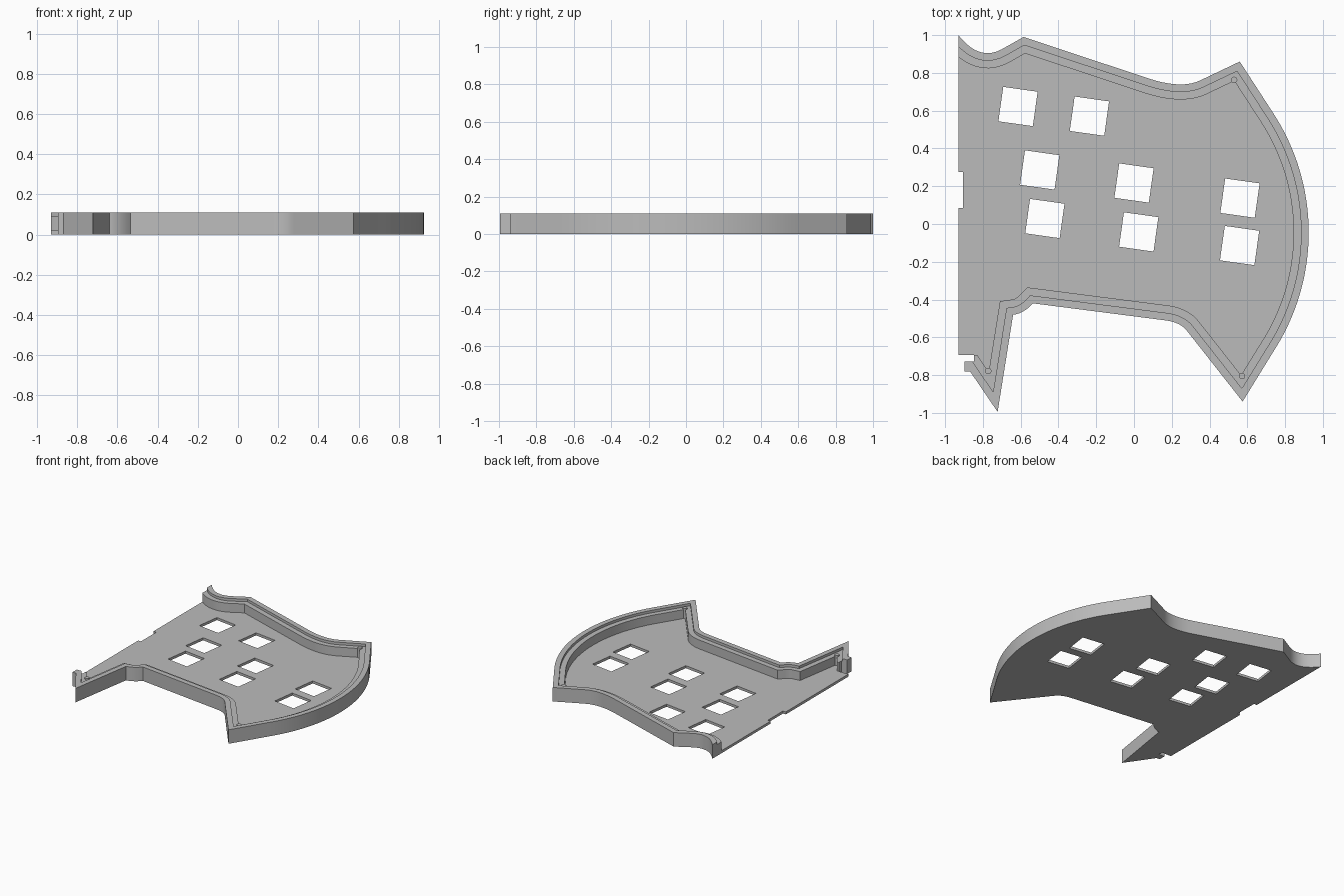
import bpy, bmesh, math
from mathutils import Vector

if "Cube" in bpy.data.objects:
    bpy.data.objects.remove(bpy.data.objects["Cube"])

FLOOR, LEDGE, TOP = 0.02, 0.09, 0.11


def bezier(a, b, c, n=10):
    """Points of a quadratic curve from a to c."""
    a, b, c = Vector(a), Vector(b), Vector(c)
    return [a * (1 - t) ** 2 + b * 2 * t * (1 - t) + c * t * t for t in [i / n for i in range(n + 1)]]


def offset(path, d):
    """Open path moved to its right by d, with mitred corners."""
    norms = []
    for p, q in zip(path, path[1:]):
        e = (q - p).normalized()
        norms.append(Vector((e.y, -e.x)))
    pts = [path[0] + norms[0] * d]
    for p, m, n in zip(path[1:], norms, norms[1:]):
        pts.append(p + (m + n) * (d / (1 + m.dot(n))))
    pts.append(path[-1] + norms[-1] * d)
    return pts


def slide(p, q, axis, value):
    """Point on line p-q where the given coordinate has the value."""
    return p + (q - p) * ((value - p[axis]) / (q[axis] - p[axis]))


def prism(name, pts, z0, z1):
    bm = bmesh.new()
    face = bm.faces.new([bm.verts.new((p[0], p[1], z0)) for p in pts])
    new = bmesh.ops.extrude_face_region(bm, geom=[face])["geom"]
    bmesh.ops.translate(bm, verts=[v for v in new if isinstance(v, bmesh.types.BMVert)], vec=(0, 0, z1 - z0))
    bmesh.ops.recalc_face_normals(bm, faces=bm.faces)
    me = bpy.data.meshes.new(name)
    bm.to_mesh(me)
    bm.free()
    ob = bpy.data.objects.new(name, me)
    bpy.context.collection.objects.link(ob)
    return ob


def cut(ob, cutter):
    """Subtract the cutter and remove it."""
    bpy.context.view_layer.objects.active = ob
    mod = ob.modifiers.new("cut", "BOOLEAN")
    mod.operation, mod.solver, mod.object = "DIFFERENCE", "EXACT", cutter
    bpy.ops.object.modifier_apply(modifier=mod.name)
    bpy.data.objects.remove(cutter)


gray = bpy.data.materials.new("plain gray")
gray.diffuse_color = (0.5, 0.5, 0.5, 1)
gray.use_nodes = True
gray.node_tree.nodes["Principled BSDF"].inputs["Base Color"].default_value = gray.diffuse_color

# Walled edge, clockwise from the top left corner
walled = bezier((-0.93, 1.0), (-0.82, 0.86), (-0.70, 0.925))
walled.append(Vector((-0.585, 0.99)))
walled += bezier((0.085, 0.768), (0.254, 0.714), (0.35, 0.76))
walled.append(Vector((0.56, 0.86)))
for i in range(33):
    a = math.radians(33.3 - 66.6 * i / 32)
    walled.append(Vector((-0.231 + 1.156 * math.cos(a), -0.045 + 1.156 * math.sin(a))))
walled.append(Vector((0.575, -0.94)))
walled += bezier((0.28, -0.565), (0.245, -0.52), (0.165, -0.51))
walled += bezier((-0.535, -0.42), (-0.585, -0.475), (-0.64, -0.48))
walled += [Vector((-0.722, -0.995)), Vector((-0.868, -0.78))]

# Open left edge with the hook at the bottom and the notch in the middle
left = [(-0.897, -0.78), (-0.897, -0.727), (-0.847, -0.727), (-0.847, -0.693), (-0.93, -0.693),
        (-0.93, 0.085), (-0.905, 0.085), (-0.905, 0.275), (-0.93, 0.275)]
shell = prism("tray_shell", walled + left, 0, TOP)

# Stepped recess: upper step inside the lip, deep step down to the floor
for d, z, end_y, tail in ((0.04, LEDGE, -0.71, []), (0.08, FLOOR, -0.693, [(-0.847, -0.693), (-0.86, -0.71)])):
    line = offset(walled, d)
    line[0] = slide(line[0], line[1], 0, -0.93)
    line[-1] = slide(line[-2], line[-1], 1, end_y)
    start = [(-1.1, line[0].y)]
    cut(shell, prism("recess_cutter", start + line + tail + [(-1.1, -0.71)], z, 0.2))

# Square windows in the floor, all turned the same way
for x, y in ((-0.614, 0.622), (-0.236, 0.571), (-0.499, 0.286), (-0.472, 0.029),
             (0, 0.217), (0.025, -0.042), (0.561, 0.137), (0.559, -0.114)):
    r = 0.184 / math.sqrt(2)
    square = [(x + r * math.cos(a), y + r * math.sin(a))
              for a in [math.radians(45 - 8 + 90 * k) for k in range(4)]]
    cut(shell, prism("window_cutter", square, -0.1, 0.2))

# Small round pegs in the inner corners of the wall
parts = [shell]
for i, (x, y) in enumerate(((0.53, 0.763), (0.572, -0.805), (-0.772, -0.778))):
    ring = [(x + 0.017 * math.cos(k * math.tau / 20), y + 0.017 * math.sin(k * math.tau / 20)) for k in range(20)]
    parts.append(prism("corner_peg_%d" % (i + 1), ring, 0.01, 0.1))

# Colour and shading
for ob in parts:
    ob.data.materials.clear()
    ob.data.materials.append(gray)
    bpy.ops.object.select_all(action="DESELECT")
    ob.select_set(True)
    bpy.context.view_layer.objects.active = ob
    bpy.ops.object.shade_smooth_by_angle(angle=math.radians(25))
